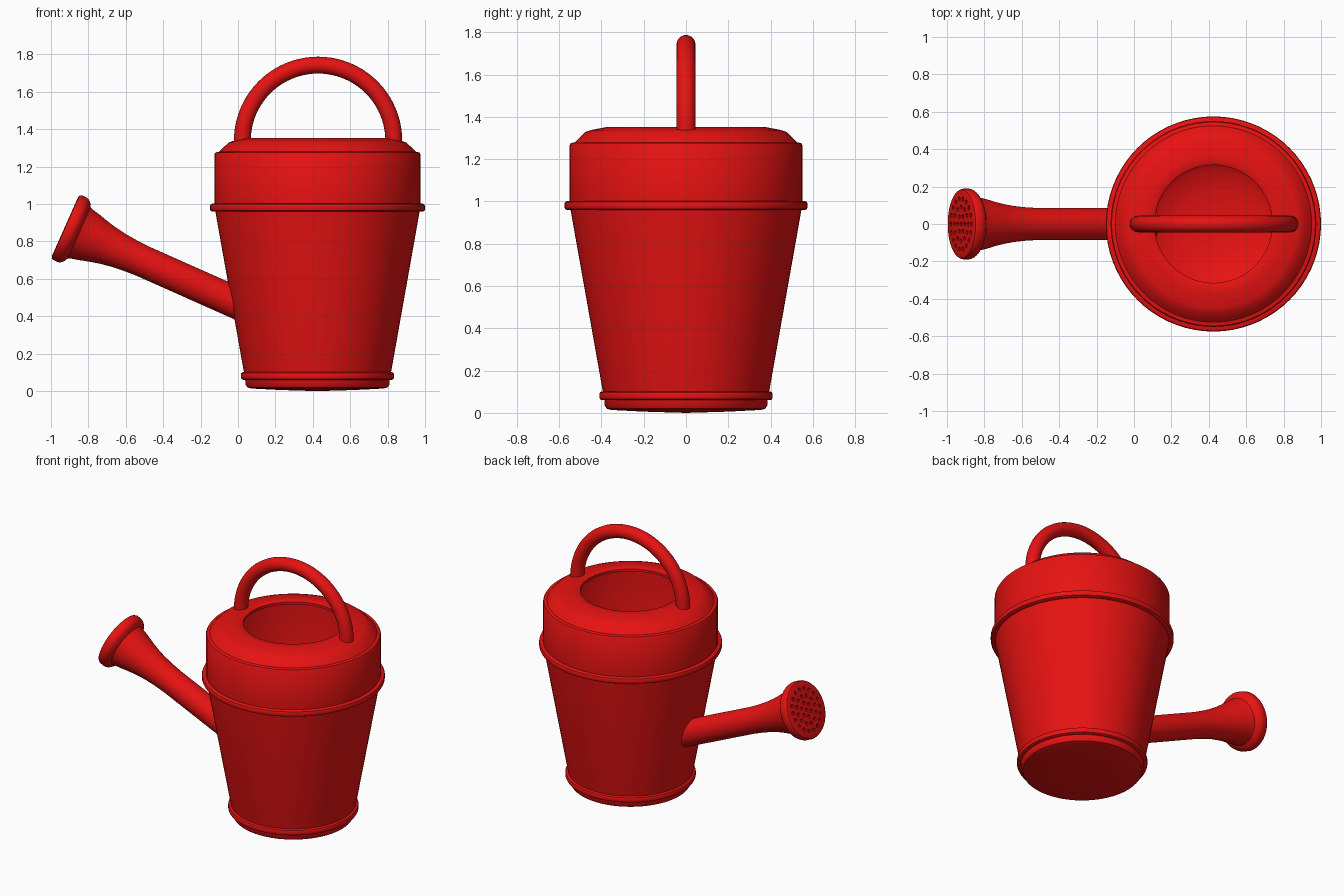
import bpy, bmesh, math
from mathutils import Matrix, Vector

if "Cube" in bpy.data.objects:
    bpy.data.objects.remove(bpy.data.objects["Cube"])

red = bpy.data.materials.new("bright_red")
red.diffuse_color = (0.8, 0.006, 0.006, 1)
red.use_nodes = True
red.node_tree.nodes["Principled BSDF"].inputs["Base Color"].default_value = red.diffuse_color
CX = 0.425  # axis of the can


def finish(name, bm, matrix=Matrix(), angle=35):
    bmesh.ops.remove_doubles(bm, verts=bm.verts, dist=1e-5)
    bmesh.ops.recalc_face_normals(bm, faces=bm.faces)
    me = bpy.data.meshes.new(name)
    bm.to_mesh(me)
    bm.free()
    me.transform(matrix)
    me.materials.append(red)
    ob = bpy.data.objects.new(name, me)
    bpy.context.collection.objects.link(ob)
    smooth(ob, angle)
    return ob


def smooth(ob, angle=35):
    bpy.ops.object.select_all(action='DESELECT')
    ob.select_set(True)
    bpy.context.view_layer.objects.active = ob
    bpy.ops.object.shade_smooth_by_angle(angle=math.radians(angle))


def lathe(name, profile, matrix, steps=72, closed=False):
    """Revolve (radius, height) points around the local z axis."""
    bm = bmesh.new()
    vs = [bm.verts.new((r, 0, z)) for r, z in profile]
    es = [bm.edges.new(p) for p in zip(vs, vs[1:])]
    if closed:
        es.append(bm.edges.new((vs[-1], vs[0])))
    bmesh.ops.spin(bm, geom=vs + es, cent=(0, 0, 0), axis=(0, 0, 1),
                   angle=2 * math.pi, steps=steps, use_merge=True)
    return finish(name, bm, matrix)


can = Matrix.Translation((CX, 0, 0))

# Hollow body: outside from the bottom up, then the inside back down
lathe("can_body", [
    (0, 0), (0.2, 0.006), (0.355, 0.014), (0.375, 0.02), (0.385, 0.035),
    (0.387, 0.07), (0.395, 0.11), (0.546, 0.96), (0.55, 1.0), (0.55, 1.268),
    (0.545, 1.276), (0.525, 1.28), (0.508, 1.298), (0.475, 1.329),
    (0.45, 1.338), (0.37, 1.353), (0.325, 1.353), (0.315, 1.347),
    (0.315, 1.33), (0.45, 1.31), (0.52, 1.26), (0.525, 1.0), (0.385, 0.2),
    (0.355, 0.13), (0.29, 0.085), (0.17, 0.05), (0, 0.04)], can)


# Rounded bands around the body
def band(name, r, z, inner, half=0.021):
    c = 0.012
    lathe(name, [(inner, z - half), (r - c, z - half), (r - 0.003, z - half + 0.005),
                 (r, z - half + c), (r, z + half - c), (r - 0.003, z + half - 0.005),
                 (r - c, z + half), (inner, z + half)], can, closed=True)


band("upper_band", 0.575, 0.981, 0.535)
band("lower_band", 0.41, 0.081, 0.38)

# Arched handle
bm = bmesh.new()
bmesh.ops.create_circle(bm, segments=20, radius=0.045, cap_ends=True,
                        matrix=Matrix.Translation((-0.405, 0, 0)))
bottom = bm.faces[:]
bmesh.ops.spin(bm, geom=bm.verts[:] + bm.edges[:] + bottom, cent=(0, 0, 0),
               axis=(0, 1, 0), angle=math.pi, steps=40)
bmesh.ops.recalc_face_normals(bm, faces=bm.faces)
finish("handle", bm, Matrix.Translation((CX + 0.003, 0, 1.338)), 50)

# Spout with sprinkler head; local z runs from the sprinkler face into the can
tilt = Matrix.Translation((-0.925, 0, 0.88)) @ Matrix.Rotation(math.radians(114), 4, 'Y')
spout = lathe("spout", [
    (0, 0), (0.172, 0), (0.183, 0.004), (0.189, 0.014), (0.189, 0.045),
    (0.184, 0.058), (0.17, 0.072), (0.15, 0.083), (0.143, 0.1), (0.134, 0.14),
    (0.12, 0.19), (0.107, 0.245), (0.096, 0.31), (0.089, 0.38), (0.085, 0.46),
    (0.085, 1.12), (0, 1.12)], tilt, steps=48)

# Sprinkler holes in concentric rings
bm = bmesh.new()
for ring, count in enumerate((1, 6, 12, 18)):
    for k in range(count):
        a = 2 * math.pi * k / count
        p = Vector((math.cos(a), math.sin(a), 0)) * ring * 0.045
        bmesh.ops.create_cone(bm, cap_ends=True, segments=10, radius1=0.012,
                              radius2=0.012, depth=0.04, matrix=Matrix.Translation(p))
cutter = finish("hole_cutter", bm, tilt)
cutter.hide_render = True
mod = spout.modifiers.new("holes", 'BOOLEAN')
mod.operation = 'DIFFERENCE'
mod.solver = 'EXACT'
mod.object = cutter
bpy.context.view_layer.objects.active = spout
bpy.ops.object.modifier_apply(modifier=mod.name)
bpy.data.objects.remove(cutter)
smooth(spout)
